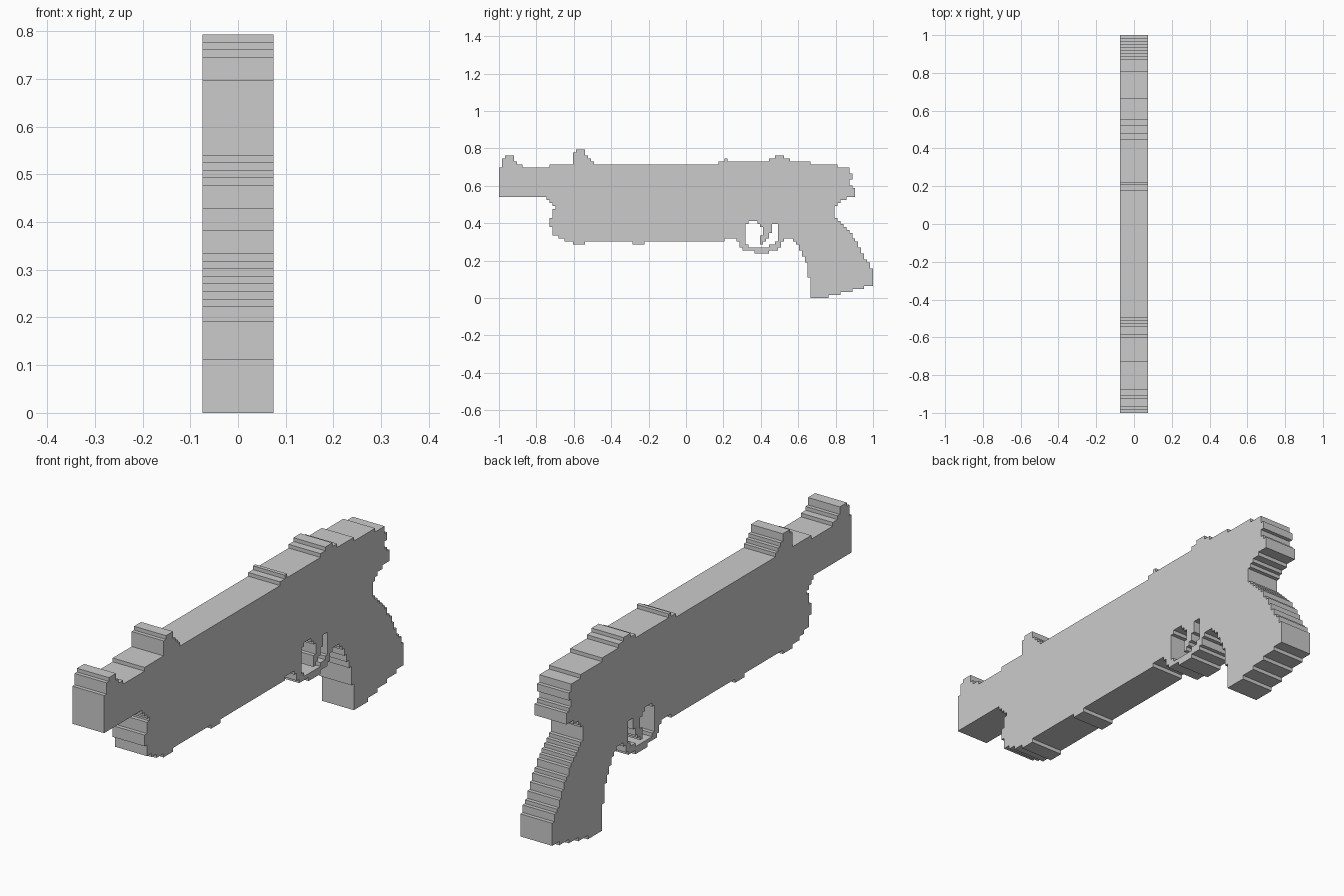
import bpy, bmesh

if "Cube" in bpy.data.objects:
    bpy.data.objects.remove(bpy.data.objects["Cube"])

CELL = 2 / 126          # the whole model sits on a pixel grid in the y-z plane
HALF = 0.0745           # half thickness


def inside(px, pz, pts):
    hit = False
    for (x1, z1), (x2, z2) in zip(pts, pts[1:] + pts[:1]):
        if (z1 > pz) != (z2 > pz) and px < x1 + (pz - z1) * (x2 - x1) / (z2 - z1):
            hit = not hit
    return hit


def raster(pts):
    """Grid cells covered by an outline; slanted edges become steps."""
    return {(i, k) for i in range(126) for k in range(50) if inside(i + .5, k + .5, pts)}


def steps(runs, end, base):
    """Outline of a row of columns: runs = (start, top)."""
    pts = [(runs[0][0], base)]
    for n, (s, h) in enumerate(runs):
        e = runs[n + 1][0] if n + 1 < len(runs) else end
        pts += [(s, h), (e, h)]
    return pts + [(end, base)]


# Opening inside the trigger guard
opening = raster([(83, 18), (83, 25), (84, 25), (84, 26), (87, 26), (87, 25), (92, 25), (94, 25),
                  (94, 19), (93, 19), (93, 18), (91, 18), (91, 17), (84, 17), (84, 18)])

parts = {}
# Slide / barrel housing with its stepped top line and rounded lower nose
parts["body"] = raster([(16, 34), (16, 33), (17, 33), (17, 32), (18, 32), (18, 31), (19, 31),
                        (19, 30), (18, 30), (18, 27), (17, 27), (17, 24), (18, 24), (18, 21),
                        (20, 21), (20, 20), (22, 20), (22, 19), (25, 19), (25, 18), (29, 18),
                        (29, 19), (45, 19), (45, 18), (49, 18), (49, 19), (76, 19), (76, 20),
                        (99, 20), (113, 27), (113, 31), (114, 31), (114, 32), (115, 32),
                        (115, 33), (117, 33), (117, 34), (120, 34), (120, 37), (119, 37),
                        (119, 38), (118, 38), (118, 40), (119, 40), (119, 42), (118, 42),
                        (118, 44), (17, 44)]) - opening
parts["muzzle"] = raster([(0, 34), (0, 44), (17, 44), (17, 34)])
parts["top_rail"] = raster(steps([(17, 45), (74, 46), (105, 45)], 114, 44))
# Sights and bumps along the top
parts["front_sight"] = raster(steps([(1, 47), (2, 48), (5, 46), (6, 45)], 8, 44))
parts["middle_sight"] = raster(steps([(25, 49), (26, 50), (29, 48), (30, 47), (31, 46)], 32, 45))
parts["rear_sight"] = raster(steps([(91, 47), (93, 48), (96, 47)], 98, 46))
parts["catch"] = raster(steps([(76, 47)], 77, 46))
# Raked handle
parts["grip"] = raster([(98.3, 20), (100.6, 18), (102, 15), (103.4, 12), (104, 10), (104, 7),
                        (105, 7), (105, 0), (111, 0), (111, 1), (115, 1), (115, 2), (119, 2),
                        (119, 3), (123, 3), (123, 4), (126, 4), (126, 9), (121, 18),
                        (117, 24), (113, 28), (98.3, 28)])
# Trigger guard ring and trigger
parts["trigger_guard"] = raster([(80, 20), (80, 19), (81, 19), (81, 17), (82, 17), (82, 16),
                                 (86, 16), (86, 15), (91, 15), (91, 16), (94, 16), (94, 17),
                                 (95, 17), (95, 19), (96, 19), (96, 20)]) - opening
parts["trigger"] = raster([(87, 26), (92, 26), (92, 22), (91, 22), (91, 20), (90, 20), (90, 19),
                           (89, 19), (89, 18), (88, 18), (88, 21), (89, 21), (89, 24),
                           (88, 24), (88, 25), (87, 25)])

solid = set().union(*parts.values())
used = set()
for name, cells in parts.items():
    cells = cells - used
    used |= cells
    bm = bmesh.new()
    verts = {}

    def v(side, i, k):
        key = (side, i, k)
        if key not in verts:
            verts[key] = bm.verts.new((side * HALF, -1 + i * CELL, k * CELL))
        return verts[key]

    for i, k in sorted(cells):
        ring = [(i, k), (i + 1, k), (i + 1, k + 1), (i, k + 1)]
        bm.faces.new([v(1, *p) for p in ring])
        bm.faces.new([v(-1, *p) for p in reversed(ring)])
        # walls only where nothing adjoins
        for n, (di, dk) in enumerate([(0, -1), (1, 0), (0, 1), (-1, 0)]):
            if (i + di, k + dk) not in solid:
                a, b = ring[n], ring[(n + 1) % 4]
                bm.faces.new([v(1, *b), v(1, *a), v(-1, *a), v(-1, *b)])
    bmesh.ops.dissolve_limit(bm, angle_limit=0.02, verts=bm.verts[:], edges=bm.edges[:])
    mesh = bpy.data.meshes.new(name)
    bm.to_mesh(mesh)
    bm.free()
    bpy.context.collection.objects.link(bpy.data.objects.new(name, mesh))
